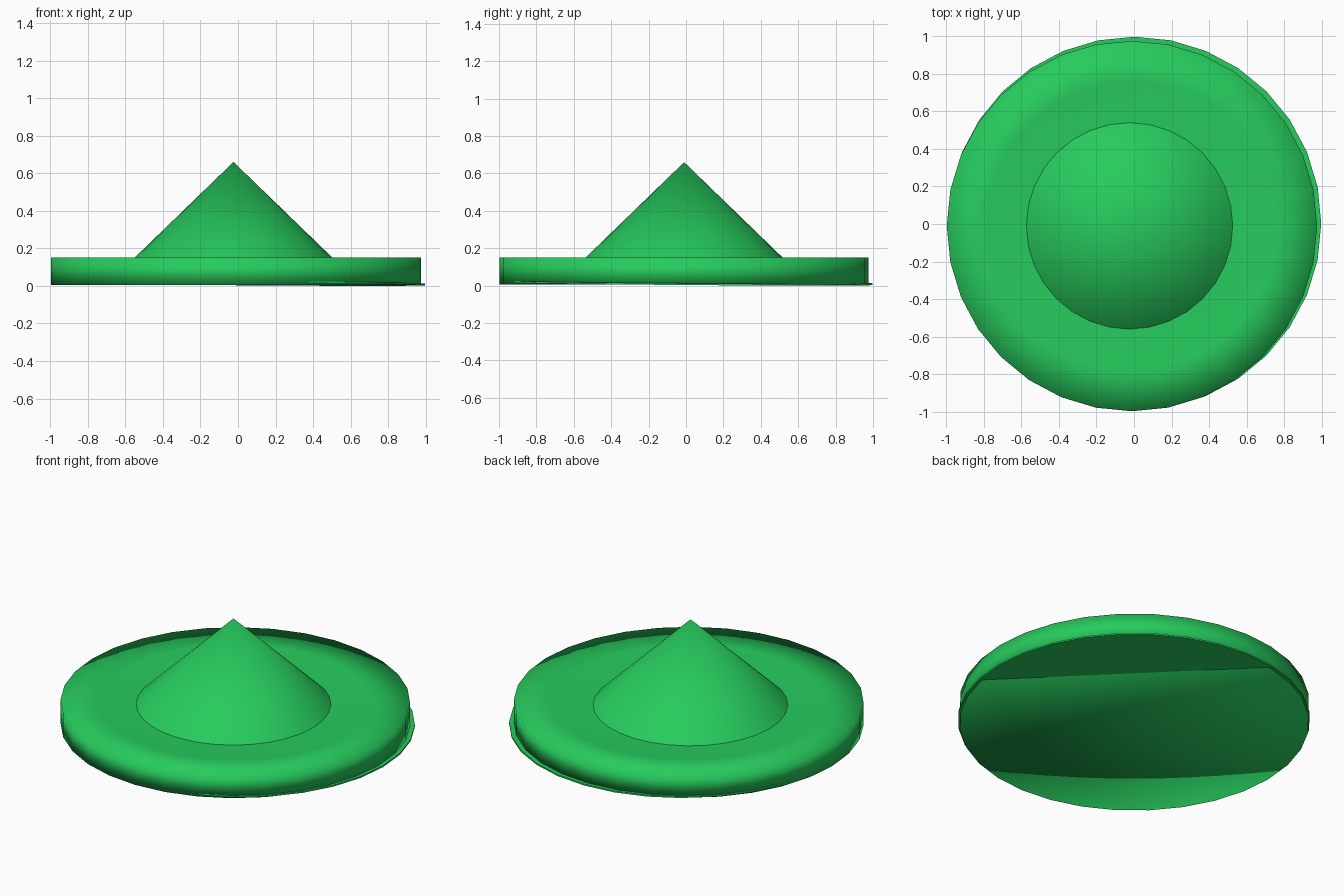
import bpy, bmesh, math

if "Cube" in bpy.data.objects:
    bpy.data.objects.remove(bpy.data.objects["Cube"])

SIDES = 32
mat = bpy.data.materials.new("green")
mat.diffuse_color = (0.02, 0.6, 0.11, 1)
mat.use_nodes = True
mat.node_tree.nodes["Principled BSDF"].inputs["Base Color"].default_value = mat.diffuse_color


def lathe(name, profile, centre, tilt=0.0, smooth=180):
    """Revolve (radius, z) points; radius 0 closes to a single point."""
    cx, cy = centre
    bm = bmesh.new()
    rings = []
    for r, z in profile:
        ring = []
        for i in range(SIDES if r > 0 else 1):
            a = math.tau * i / SIDES
            x, y = cx + r * math.cos(a), cy + r * math.sin(a)
            ring.append(bm.verts.new((x, y, z - tilt * (x + y) / math.sqrt(2))))
        rings.append(ring)
    for low, high in zip(rings, rings[1:]):
        for i in range(SIDES):
            j = (i + 1) % SIDES
            if len(low) == 1:
                bm.faces.new((low[0], high[j], high[i]))
            elif len(high) == 1:
                bm.faces.new((low[i], low[j], high[0]))
            else:
                bm.faces.new((low[i], low[j], high[j], high[i]))
    bmesh.ops.recalc_face_normals(bm, faces=bm.faces[:])
    mesh = bpy.data.meshes.new(name)
    bm.to_mesh(mesh)
    bm.free()
    mesh.materials.append(mat)
    obj = bpy.data.objects.new(name, mesh)
    bpy.context.collection.objects.link(obj)
    bpy.ops.object.select_all(action='DESELECT')
    obj.select_set(True)
    bpy.context.view_layer.objects.active = obj
    bpy.ops.object.shade_smooth_by_angle(angle=math.radians(smooth))
    return obj


# Main disc with a softly dished top
lathe("brim_disc", [(0, 0.005), (0.986, 0.005), (0.986, 0.15), (0.77, 0.14),
                    (0.55, 0.128), (0, 0.128)], (-0.011, -0.011), smooth=100)

# Very thin, slightly tilted plate peeking out under the disc
lathe("base_plate", [(0, 0.011), (0.994, 0.011), (0.994, 0.02), (0, 0.02)],
      (0.003, 0.003), tilt=0.011, smooth=30)

# Central cone
lathe("centre_cone", [(0, 0.12), (0.558, 0.12), (0, 0.66)],
      (-0.024, -0.01), smooth=30)
